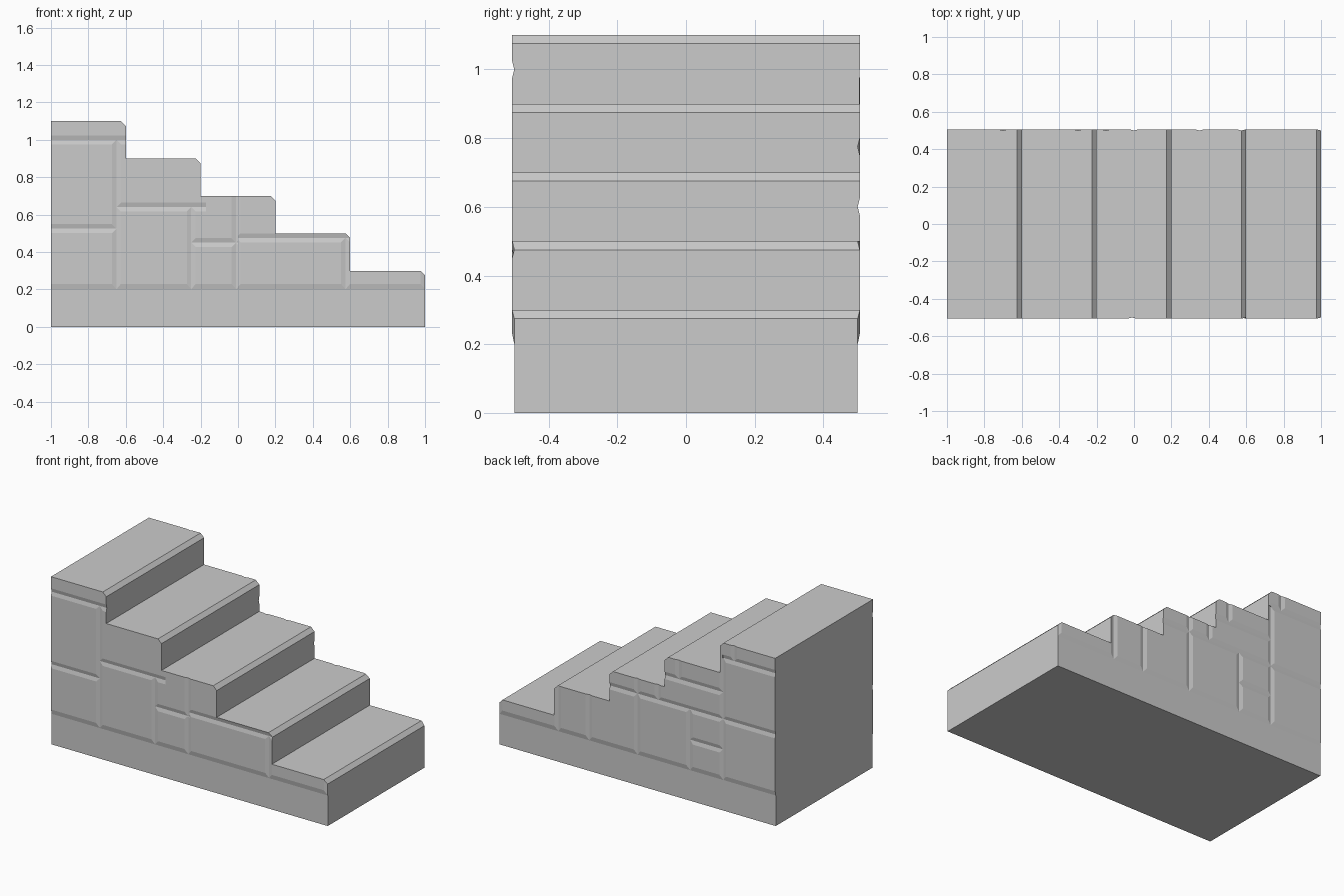
import bpy, bmesh
from mathutils import Vector

if "Cube" in bpy.data.objects:
    bpy.data.objects.remove(bpy.data.objects["Cube"])

OUT, DEPTH, R = 0.506, 0.006, 0.025


def prism(bm, ring, sweep):
    # closed prism: a ring of points swept along a vector
    a = [bm.verts.new(p) for p in ring]
    b = [bm.verts.new(Vector(p) + Vector(sweep)) for p in ring]
    n = len(a)
    bm.faces.new(a)
    bm.faces.new(b[::-1])
    for i in range(n):
        j = (i + 1) % n
        bm.faces.new((a[j], a[i], b[i], b[j]))


def finish(bm, name):
    bmesh.ops.recalc_face_normals(bm, faces=bm.faces)
    me = bpy.data.meshes.new(name)
    bm.to_mesh(me)
    bm.free()
    ob = bpy.data.objects.new(name, me)
    bpy.context.collection.objects.link(ob)
    return ob


# staircase block: stepped profile with chamfered nosings
profile = [(-1, 0), (1, 0)]
for i in range(5):
    x, z = 1 - 0.4 * i, 0.3 + 0.2 * i
    profile += [(x, z - R), (x - R, z)]
    profile.append((x - 0.4, z))
bm = bmesh.new()
prism(bm, [(x, -OUT, z) for x, z in profile], (0, 2 * OUT, 0))
stairs = finish(bm, "stone_stairs")

# masonry seams per side: (x0, z0, x1, z1)
front = [(-1.1, 1.0, -0.55, 1.0), (-0.65, 0.19, -0.65, 1.0),
         (-1.1, 0.525, -0.65, 0.525), (-0.65, 0.64, -0.17, 0.64),
         (-0.25, 0.19, -0.25, 0.64), (-0.25, 0.45, 0, 0.45),
         (-0.01, 0.19, -0.01, 0.75), (0, 0.476, 0.65, 0.476),
         (0.575, 0.19, 0.575, 0.476), (1, 0.19, 1, 0.35)]
back = [(-1.1, 1.0, -0.62, 1.0), (-0.62, 0.19, -0.62, 1.0),
        (-0.7, 1.0, -0.7, 1.15), (-1.1, 0.6, 0.25, 0.6),
        (-0.62, 0.775, -0.15, 0.775), (-0.3, 0.775, -0.3, 0.95),
        (-0.15, 0.6, -0.15, 0.75), (0, 0.19, 0, 0.75),
        (-0.38, 0.19, -0.38, 0.6), (-0.62, 0.4, -0.38, 0.4),
        (0.35, 0.19, 0.35, 0.55), (0.575, 0.19, 0.575, 0.55),
        (1, 0.19, 1, 0.35)]


def cut(ring, sweep):
    bm = bmesh.new()
    prism(bm, ring, sweep)
    cutter = finish(bm, "seam_cutter")
    cutter.hide_render = True
    mod = stairs.modifiers.new("seam", 'BOOLEAN')
    mod.operation, mod.solver, mod.object = 'DIFFERENCE', 'EXACT', cutter
    bpy.context.view_layer.objects.active = stairs
    bpy.ops.object.modifier_apply(modifier=mod.name)
    bpy.data.objects.remove(cutter)


for side, seams in ((-1, front), (1, back)):
    yo, yi, yf = side * OUT, side * (OUT - DEPTH), side * (OUT + 0.02)
    # recessed plinth with a sloped upper edge
    cut([(-1.1, side * 0.4998, -0.1), (-1.1, side * 0.4998, 0.2),
         (-1.1, yo, 0.23), (-1.1, yf, 0.23), (-1.1, yf, -0.1)], (2.2, 0, 0))
    # V-shaped joints between the stones
    for x0, z0, x1, z1 in seams:
        w = 0.024
        sec = [(0, yi), (w, yo), (w, yf), (-w, yf), (-w, yo)]
        if z0 == z1:
            ring = [(x0, y, z0 + d) for d, y in sec]
        else:
            ring = [(x0 + d, y, z0) for d, y in sec]
        cut(ring, (x1 - x0, 0, z1 - z0))
